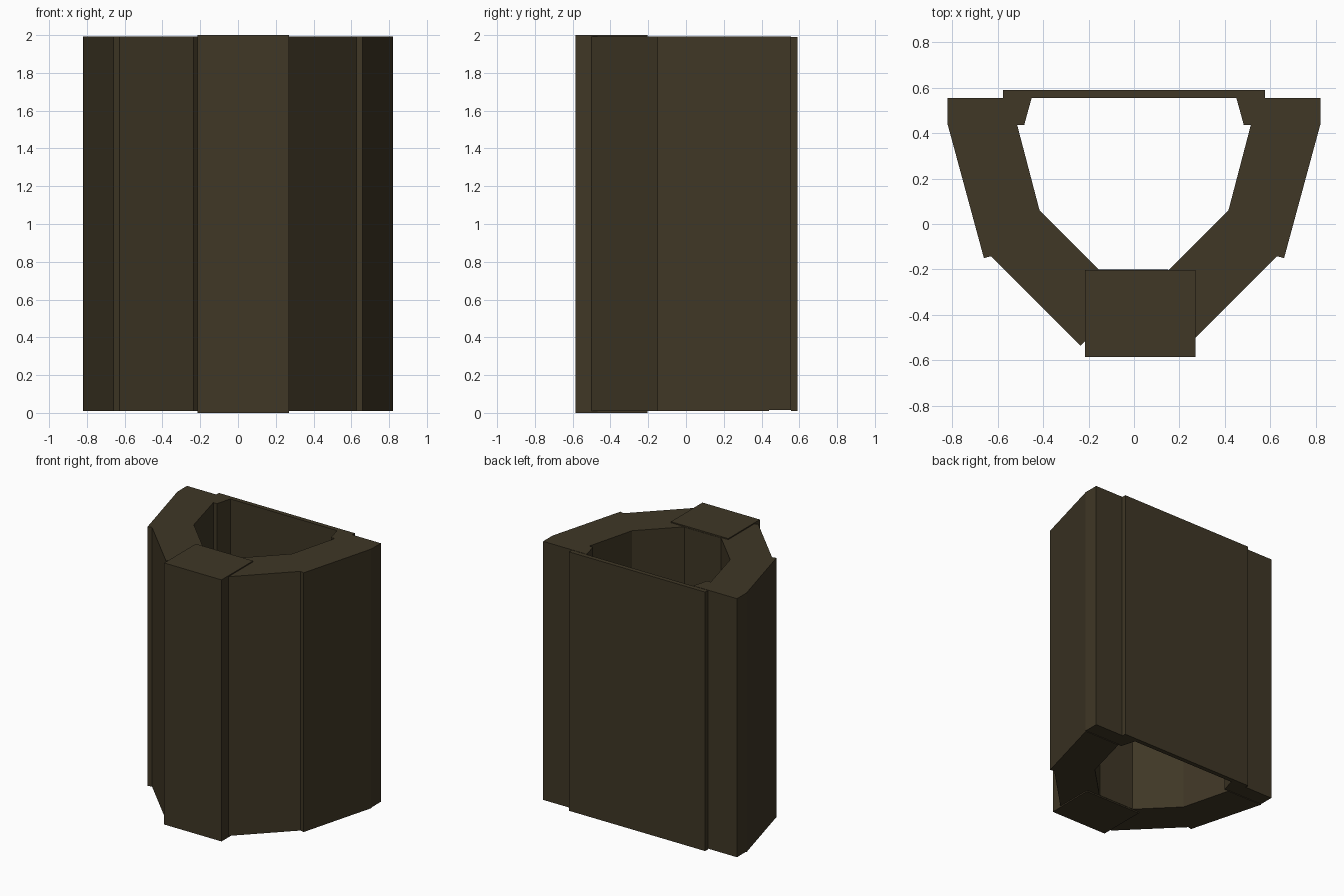
import bpy, bmesh

if "Cube" in bpy.data.objects:
    bpy.data.objects.remove(bpy.data.objects["Cube"])

# One dark olive-brown colour for the whole model
mat = bpy.data.materials.new("dark olive brown")
mat.diffuse_color = (0.05, 0.038, 0.019, 1)
mat.use_nodes = True
mat.node_tree.nodes["Principled BSDF"].inputs["Base Color"].default_value = mat.diffuse_color


def prism(name, outline, z0, z1, mirror=False):
    """Upright prism from a plan outline, optionally mirrored across x."""
    if mirror:
        outline = [(-x, y) for x, y in outline]
    bm = bmesh.new()
    base = bm.faces.new([bm.verts.new((x, y, z0)) for x, y in outline])
    top = bmesh.ops.extrude_face_region(bm, geom=[base])["geom"]
    for v in top:
        if isinstance(v, bmesh.types.BMVert):
            v.co.z = z1
    if base.is_valid and len(bm.faces) < len(outline) + 2:
        bm.faces.new([bm.verts[i] for i in range(len(outline))])
    bmesh.ops.recalc_face_normals(bm, faces=bm.faces)
    me = bpy.data.meshes.new(name)
    bm.verts.ensure_lookup_table()
    bm.to_mesh(me)
    bm.free()
    me.materials.append(mat)
    ob = bpy.data.objects.new(name, me)
    bpy.context.collection.objects.link(ob)
    return ob


def rect(x0, x1, y0, y1):
    return [(x0, y0), (x1, y0), (x1, y1), (x0, y1)]


# Front block, slightly taller and off centre
prism("front_block", rect(-0.215, 0.27, -0.585, -0.203), 0.0, 2.0)

# Inner floor-side fill between the diagonal walls
prism("front_inner_wall", [(-0.2, -0.5), (0.2, -0.5), (0.15, -0.2), (-0.155, -0.2)],
      0.01, 1.99)

# Thin back plate
prism("back_plate", rect(-0.575, 0.577, 0.555, 0.59), 0.01, 1.99)

# Mirrored walls and rear corner posts
diagonal = [(0.235, -0.535), (0.635, -0.135), (0.428, 0.072), (0.028, -0.328)]
side = [(0.66, -0.15), (0.82, 0.44), (0.515, 0.44), (0.38, -0.075)]
post = [(0.82, 0.435), (0.82, 0.555), (0.45, 0.555), (0.483, 0.435)]
for label, flip in (("right", False), ("left", True)):
    prism("diagonal_wall_" + label, diagonal, 0.01, 1.992, flip)
    prism("side_wall_" + label, side, 0.01, 1.992, flip)
    prism("rear_post_" + label, post, 0.015, 1.992, flip)
